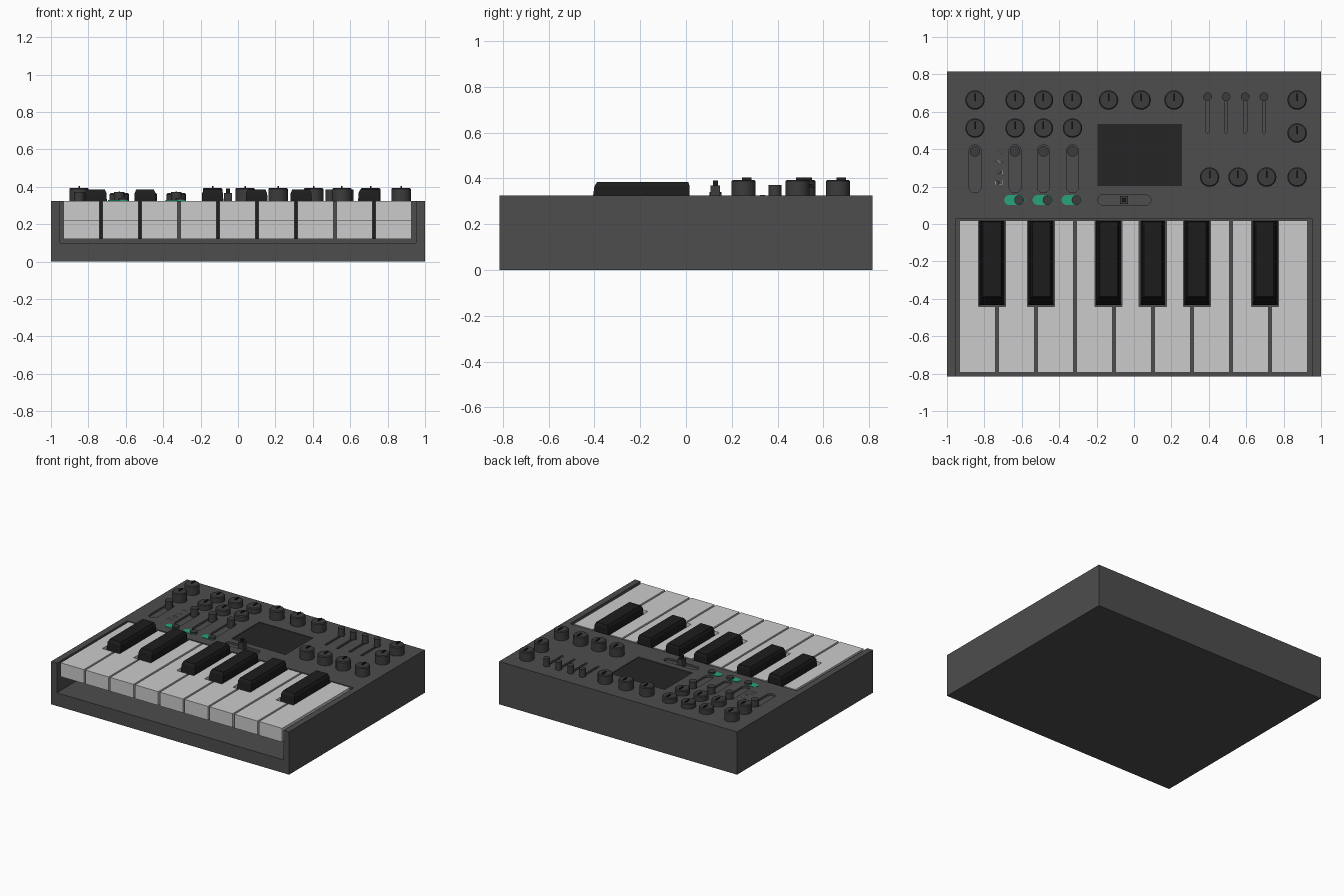
import bpy, bmesh, math
from mathutils import Matrix, Vector

if "Cube" in bpy.data.objects:
    bpy.data.objects.remove(bpy.data.objects["Cube"])

def material(name, r, g, b):
    m = bpy.data.materials.new(name)
    m.diffuse_color = (r, g, b, 1)
    m.use_nodes = True
    m.node_tree.nodes["Principled BSDF"].inputs["Base Color"].default_value = m.diffuse_color
    return m

DARK = material("charcoal", .075, .075, .075)
KNOB = material("knob_grey", .045, .045, .045)
BLACK = material("black", .012, .012, .012)
GLASS = material("screen_dark", .018, .018, .018)
GREEN = material("green", .02, .36, .2)
PALE = material("pale", .55, .55, .55)
TOP = 0.325

def rect(x0, x1, y0, y1):
    return [(x0, y0), (x1, y0), (x1, y1), (x0, y1)]

def circle(x, y, r, n=32):
    return [(x + r * math.cos(2 * math.pi * i / n), y + r * math.sin(2 * math.pi * i / n)) for i in range(n)]

def capsule(x0, y0, x1, y1, r, n=12):
    a = math.atan2(y1 - y0, x1 - x0)
    pts = []
    for cx, cy, s in ((x1, y1, a - math.pi / 2), (x0, y0, a + math.pi / 2)):
        pts += [(cx + r * math.cos(s + math.pi * i / n), cy + r * math.sin(s + math.pi * i / n)) for i in range(n + 1)]
    return pts

def loft(bm, layers):
    """Solid from stacked outlines: [(outline, z), ...] bottom to top."""
    rings = [[bm.verts.new((x, y, z)) for x, y in o] for o, z in layers]
    bm.faces.new(rings[0][::-1])
    bm.faces.new(rings[-1])
    for a, b in zip(rings, rings[1:]):
        for i in range(len(a)):
            j = (i + 1) % len(a)
            bm.faces.new((a[i], a[j], b[j], b[i]))

def make(name, solids, mat=None, smooth=False):
    bm = bmesh.new()
    for layers in solids:
        loft(bm, layers)
    me = bpy.data.meshes.new(name)
    bm.to_mesh(me)
    bm.free()
    if mat:
        me.materials.append(mat)
    ob = bpy.data.objects.new(name, me)
    bpy.context.collection.objects.link(ob)
    if smooth:
        bpy.ops.object.select_all(action='DESELECT')
        ob.select_set(True)
        bpy.context.view_layer.objects.active = ob
        bpy.ops.object.shade_smooth_by_angle(angle=math.radians(30))
    return ob

def slab(outline, z0, z1):
    return [(outline, z0), (outline, z1)]

# Control layout
COLS = (-.636, -.484, -.329)
LEFT_SLIDERS = (-.85,) + COLS
RIGHT_SLIDERS = (.393, .492, .594, .695)
SCREEN = rect(-.195, .257, .203, .535)
tall_knobs = [(x, .663) for x in (-.85, -.136, .038, .214, .872)] + [(-.85, .513), (.872, .487)]
tall_knobs += [(x, .251) for x in (.404, .556, .709, .872)]
low_knobs = [(x, y) for x in COLS for y in (.663, .513)]

# Case with key bed, screen recess and slider slots cut out
body = make("case", [slab(rect(-1, 1, -.815, .815), 0, TOP)], DARK)
cuts = [slab(rect(-.952, .952, -.9, .03), .1, .4), slab(SCREEN, TOP - .01, .4)]
cuts += [slab(capsule(x, .2, x, .39, .033), TOP - .015, .4) for x in LEFT_SLIDERS]
cuts += [slab(capsule(x, .495, x, .68, .009, 6), TOP - .02, .4) for x in RIGHT_SLIDERS]
cuts += [slab(capsule(-.165, .128, .063, .128, .028), TOP - .015, .4)]
cutter = make("cutter", cuts)
cutter.hide_render = True
mod = body.modifiers.new("cut", 'BOOLEAN')
mod.object = cutter
mod.solver = 'EXACT'
bpy.context.view_layer.update()
cut_mesh = bpy.data.meshes.new_from_object(body.evaluated_get(bpy.context.evaluated_depsgraph_get()))
body.modifiers.clear()
body.data = cut_mesh
bpy.data.objects.remove(cutter)

make("screen", [slab(SCREEN, TOP - .012, TOP - .005)], GLASS)

# White keys: notched around the black keys, thin overhanging front lip
PITCH, START, GAP = .2085, -.941, .007
blacks = {1: -.759, 2: -.497, 4: -.136, 5: .1, 6: .337, 8: .7}

def key_outline(i, front):
    x0, x1 = START + PITCH * i + GAP, START + PITCH * (i + 1) - GAP
    back, notch, half = .02, -.44, .073
    pts = [(x0, front), (x1, front)]
    if i + 1 in blacks:
        xr = blacks[i + 1] - half
        pts += [(x1, notch), (xr, notch), (xr, back)]
    else:
        pts += [(x1, back)]
    if i in blacks:
        xl = blacks[i] + half
        pts += [(xl, back), (xl, notch), (x0, notch)]
    else:
        pts += [(x0, back)]
    return pts

for i in range(9):
    make(f"white_key_{i + 1}", [slab(key_outline(i, -.795), .22, TOP), slab(key_outline(i, -.58), .12, .22)])

# Black keys: tapered, with chamfered top
for n, x in enumerate(blacks.values()):
    make(f"black_key_{n + 1}", [[(rect(x - .066, x + .066, -.434, .018), .12),
                                 (rect(x - .056, x + .056, -.4, .016), .365),
                                 (rect(x - .047, x + .047, -.388, .01), .385)]], BLACK)

# Rotary knobs with raised pointer
def knob(name, x, y, top):
    r = .052
    make(name, [[(circle(x, y, r), TOP - .005), (circle(x, y, r), top - .006), (circle(x, y, r - .006), top)]], KNOB, True)
    make(name + "_pointer", [slab(rect(x - .004, x + .004, y - .006, y + .036), top - .005, top + .009)], BLACK)

for n, (x, y) in enumerate(tall_knobs):
    knob(f"tall_knob_{n + 1}", x, y, .394)
for n, (x, y) in enumerate(low_knobs):
    knob(f"low_knob_{n + 1}", x, y, .366)

# Slider caps
for n, x in enumerate(LEFT_SLIDERS):
    make(f"left_slider_cap_{n + 1}", [slab(circle(x, .388, .028), TOP - .015, .372)], KNOB, True)
for n, x in enumerate(RIGHT_SLIDERS):
    make(f"right_slider_cap_{n + 1}", [slab(circle(x, .68, .023), TOP, .385), slab(circle(x, .68, .008, 12), TOP - .02, TOP)], KNOB, True)

# Green toggle switches
for n, x in enumerate(COLS):
    make(f"switch_plate_{n + 1}", [slab(capsule(x - .031, .128, x + .023, .128, .027), TOP - .005, TOP + .003)], GREEN)
    make(f"switch_button_{n + 1}", [slab(circle(x + .022, .128, .026), TOP, TOP + .015)], KNOB, True)

# Small lever in its slot
make("lever_base", [slab(rect(-.075, -.033, .107, .149), TOP - .015, .368)], KNOB)
make("lever_tip", [slab(rect(-.065, -.043, .117, .139), .368, .39)], BLACK)

# Waveform marks: sine, triangle, saw, square
sine = [(t / 12 * 2 - 1, math.sin(t / 12 * 2 * math.pi)) for t in range(13)]
waves = [sine, [(-1, 0), (-.5, 1), (.5, -1), (1, 0)],
         [(-1, -1), (0, 1), (0, -1), (1, 1), (1, -1)],
         [(-1, -1), (-1, 1), (0, 1), (0, -1), (1, -1), (1, 1)]]
for n, pts in enumerate(waves):
    cu = bpy.data.curves.new(f"wave_mark_{n + 1}", 'CURVE')
    cu.dimensions = '3D'
    cu.bevel_depth = .002
    cu.bevel_resolution = 0
    sp = cu.splines.new('POLY')
    sp.points.add(len(pts) - 1)
    for p, (u, v) in zip(sp.points, pts):
        p.co = (-.722 + u * .02, .39 - .056 * n + v * .01, TOP + .001, 1)
    cu.materials.append(PALE)
    bpy.context.collection.objects.link(bpy.data.objects.new(cu.name, cu))
